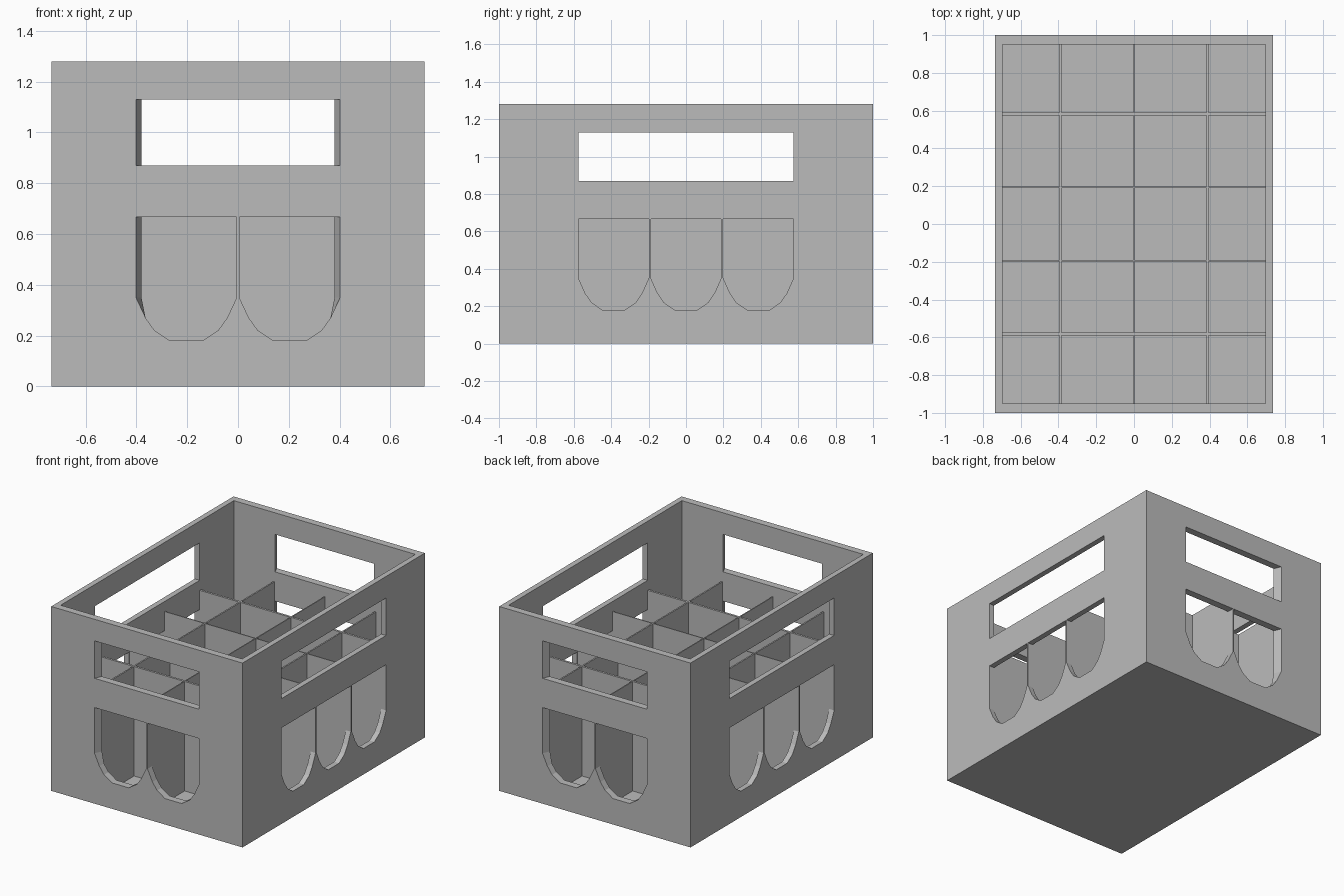
import bpy, bmesh
from mathutils import Vector, Matrix

if "Cube" in bpy.data.objects:
    bpy.data.objects.remove(bpy.data.objects["Cube"])

HX, HY, H = 0.735, 1.0, 1.28        # outer half sizes and height
IX, IY, FLOOR = 0.697, 0.95, 0.04   # inner half sizes and floor top
DIV_TOP = 0.80

grey = bpy.data.materials.new("crate_grey")
grey.diffuse_color = (0.5, 0.5, 0.5, 1)
grey.use_nodes = True
grey.node_tree.nodes["Principled BSDF"].inputs["Base Color"].default_value = grey.diffuse_color


def finish(bm, name):
    bmesh.ops.remove_doubles(bm, verts=bm.verts, dist=0.0005)
    bmesh.ops.recalc_face_normals(bm, faces=bm.faces)
    me = bpy.data.meshes.new(name)
    bm.to_mesh(me)
    bm.free()
    me.materials.append(grey)
    ob = bpy.data.objects.new(name, me)
    bpy.context.collection.objects.link(ob)
    return ob


def arch(cx, r):
    """Straight-sided opening with a faceted round bottom."""
    half = [(1.0, 0.667), (1.0, 0.35), (0.81, 0.27), (0.63, 0.22), (0.32, 0.18)]
    return ([(cx + r * u, z) for u, z in half] +
            [(cx - r * u, z) for u, z in reversed(half)])


def slot(w):
    return [(-w, 0.87), (w, 0.87), (w, 1.13), (-w, 1.13)]


def add_wall(bm, half_out, half_in, d_out, d_in, holes, clamp, turn):
    """Wall with openings, mitred at the corners, facing -y before turning."""
    rot = Matrix.Rotation(turn, 3, 'Z')

    def loop(pts, d):
        vs = [bm.verts.new(rot @ Vector((x, -d, z))) for x, z in pts]
        es = [bm.edges.new((vs[i], vs[(i + 1) % len(vs)])) for i in range(len(vs))]
        return vs, es

    o, oe = loop([(-half_out, 0), (half_out, 0), (half_out, H), (-half_out, H)], d_out)
    i, ie = loop([(-half_in, FLOOR), (half_in, FLOOR), (half_in, H), (-half_in, H)], d_in)
    bm.faces.new((o[2], o[3], i[3], i[2]))          # top rim
    for pts in holes:
        a, ae = loop(pts, d_out)
        b, be = loop([(max(-clamp, min(clamp, x)), z) for x, z in pts], d_in)
        oe += ae
        ie += be
        n = len(a)
        for k in range(n):                          # opening sides
            m = (k + 1) % n
            bm.faces.new((a[k], a[m], b[m], b[k]))
    for edges, s in ((oe, -1), (ie, 1)):
        bmesh.ops.triangle_fill(bm, use_beauty=True, edges=edges,
                                normal=rot @ Vector((0, s, 0)))


# Crate body: four walls and the floor
bm = bmesh.new()
pi = 3.14159265
end_holes = [slot(0.402), arch(-0.2035, 0.1985), arch(0.2035, 0.1985)]
side_holes = [slot(0.575)] + [arch(c, 0.188) for c in (-0.387, 0, 0.387)]
for t in (0, pi):
    add_wall(bm, HX, IX, HY, IY, end_holes, 0.38, t)
    add_wall(bm, HY, IY, HX, IX, side_holes, 9, t + pi / 2)
for x, y, z in ((HX, HY, 0), (IX, IY, FLOOR)):
    bm.faces.new([bm.verts.new((sx * x, sy * y, z))
                  for sx, sy in ((-1, -1), (1, -1), (1, 1), (-1, 1))])
finish(bm, "crate_body")


# Bottle dividers: thin upright panels
def panel(name, cx, cy, sx, sy):
    bm = bmesh.new()
    z0 = FLOOR - 0.005
    bmesh.ops.create_cube(bm, size=1, matrix=Matrix.Translation((cx, cy, (z0 + DIV_TOP) / 2))
                          @ Matrix.Diagonal((sx, sy, DIV_TOP - z0, 1)))
    finish(bm, name)


for n, (x, t) in enumerate(((-0.39, 0.01), (0, 0.007), (0.39, 0.01))):
    panel("long_divider_%d" % (n + 1), x, 0, t, 2 * IY + 0.01)
for n, (y, t) in enumerate(((-0.583, 0.015), (-0.194, 0.007), (0.194, 0.007), (0.583, 0.015))):
    panel("cross_divider_%d" % (n + 1), 0, y, 2 * IX + 0.01, t)
